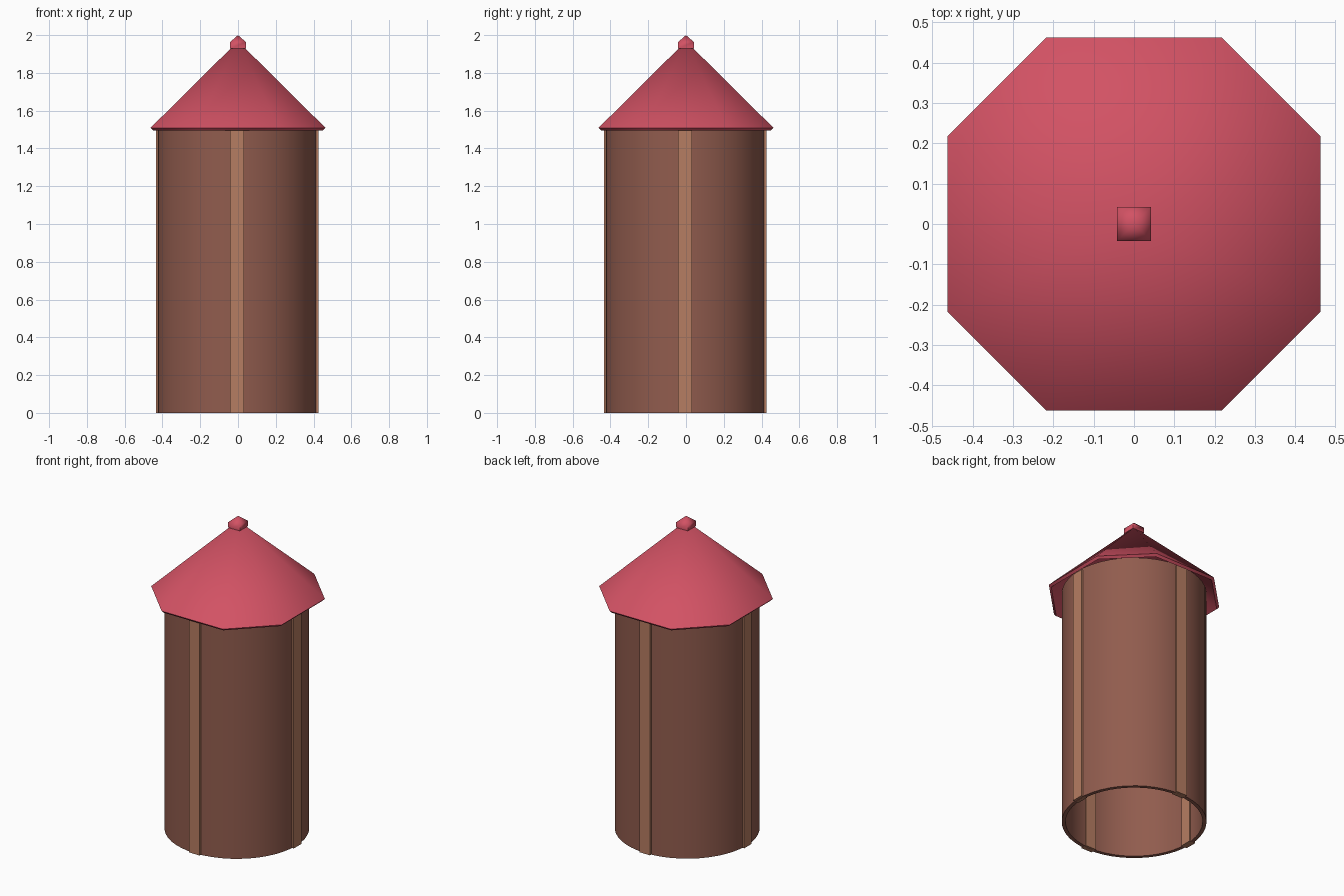
import bpy, bmesh, math
from mathutils import Matrix, Vector

if "Cube" in bpy.data.objects:
    bpy.data.objects.remove(bpy.data.objects["Cube"])


def material(name, rgb):
    m = bpy.data.materials.new(name)
    m.diffuse_color = (*rgb, 1.0)
    m.use_nodes = True
    m.node_tree.nodes["Principled BSDF"].inputs["Base Color"].default_value = m.diffuse_color
    return m


BROWN = material("brown wall", (0.283, 0.107, 0.076))
TAN = material("tan batten", (0.468, 0.205, 0.122))
RED = material("rose red roof", (0.645, 0.084, 0.127))
CX = CY = -0.005  # the wall sits slightly off the roof axis


def finish(name, bm, mat, smooth=None):
    bmesh.ops.recalc_face_normals(bm, faces=bm.faces)
    me = bpy.data.meshes.new(name)
    bm.to_mesh(me)
    bm.free()
    ob = bpy.data.objects.new(name, me)
    bpy.context.collection.objects.link(ob)
    me.materials.append(mat)
    if smooth:
        bpy.ops.object.select_all(action='DESELECT')
        ob.select_set(True)
        bpy.context.view_layer.objects.active = ob
        bpy.ops.object.shade_smooth_by_angle(angle=math.radians(smooth))
    return ob


def circle(r, n):
    return [(r * math.cos(2 * math.pi * i / n), r * math.sin(2 * math.pi * i / n)) for i in range(n)]


def octagon(half, corner):
    pts = [(half, -corner), (half, corner), (corner, half), (-corner, half)]
    return pts + [(-corner, -half) if i == 99 else (-x, -y) for i, (x, y) in enumerate(pts)]


def ring(bm, pts, z, cx=0.0, cy=0.0):
    return [bm.verts.new((x + cx, y + cy, z)) for x, y in pts]


def bridge(bm, a, b):
    n = len(a)
    for i in range(n):
        j = (i + 1) % n
        bm.faces.new((a[i], a[j], b[j], b[i]))


def fan(bm, a, z):
    tip = bm.verts.new((0, 0, z))
    for i in range(len(a)):
        bm.faces.new((a[i], a[(i + 1) % len(a)], tip))


# hollow round wall, open at the bottom
bm = bmesh.new()
outer, inner, top = circle(0.42, 48), circle(0.398, 48), 1.528
loops = [ring(bm, p, z, CX, CY) for p, z in ((outer, 0), (outer, top), (inner, top), (inner, 0))]
for k in range(4):
    bridge(bm, loops[k], loops[(k + 1) % 4])
finish("round_wall", bm, BROWN, 30)

# four vertical battens let through the wall
for i, side in enumerate(("right", "back", "left", "front")):
    bm = bmesh.new()
    bmesh.ops.create_cube(bm, size=1.0)
    bmesh.ops.scale(bm, vec=Vector((0.041, 0.076, 1.515)), verts=bm.verts)
    bmesh.ops.translate(bm, vec=Vector((0.4095, 0, 0.7575)), verts=bm.verts)
    bmesh.ops.rotate(bm, cent=(0, 0, 0), matrix=Matrix.Rotation(i * math.pi / 2, 3, 'Z'), verts=bm.verts)
    bmesh.ops.translate(bm, vec=Vector((CX, CY, 0)), verts=bm.verts)
    finish("batten_" + side, bm, TAN)

# eight-sided roof shell with a slanted rim
bm = bmesh.new()
eave = ring(bm, octagon(0.463, 0.217), 1.509)
under = ring(bm, octagon(0.45, 0.211), 1.495)
fan(bm, eave, 1.968)
bridge(bm, eave, under)
fan(bm, under, 1.943)
finish("roof", bm, RED, 45)

# square finial with a pointed cap
bm = bmesh.new()
h = 0.042
square = [(h, -h), (h, h), (-h, h), (-h, -h)]
low, high = ring(bm, square, 1.93), ring(bm, square, 1.963)
bridge(bm, low, high)
bm.faces.new(low)
fan(bm, high, 2.0)
finish("finial", bm, RED, 60)
